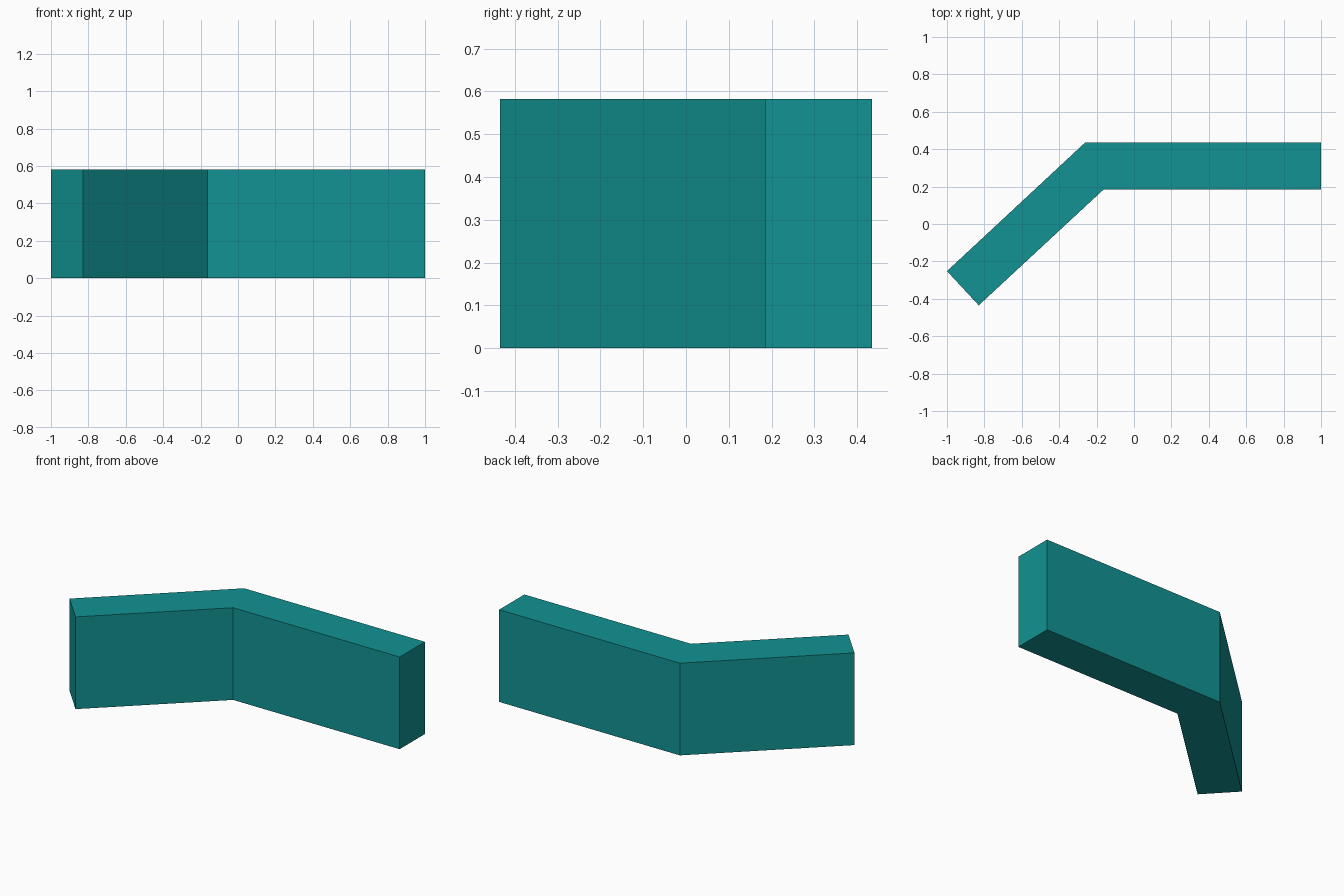
import bpy, bmesh

if "Cube" in bpy.data.objects:
    bpy.data.objects.remove(bpy.data.objects["Cube"])

HEIGHT = 0.582

# Plan outline of the bent wall: straight arm, mitred corner, angled arm
outline = [(1.0, 0.435), (-0.262, 0.435), (-1.0, -0.252),
           (-0.83, -0.435), (-0.163, 0.184), (1.0, 0.184)]

# Extrude the outline upward into a solid
bm = bmesh.new()
base = bm.faces.new([bm.verts.new((x, y, 0)) for x, y in outline])
top = bmesh.ops.extrude_face_region(bm, geom=[base], use_keep_orig=True)["geom"]
bmesh.ops.translate(bm, vec=(0, 0, HEIGHT),
                    verts=[g for g in top if isinstance(g, bmesh.types.BMVert)])
bmesh.ops.recalc_face_normals(bm, faces=bm.faces)

mesh = bpy.data.meshes.new("bent_wall")
bm.to_mesh(mesh)
bm.free()
wall = bpy.data.objects.new("bent_wall", mesh)
bpy.context.collection.objects.link(wall)

# Teal finish
teal = bpy.data.materials.new("teal")
teal.diffuse_color = (0.006, 0.29, 0.29, 1)
teal.use_nodes = True
teal.node_tree.nodes["Principled BSDF"].inputs["Base Color"].default_value = teal.diffuse_color
mesh.materials.append(teal)
